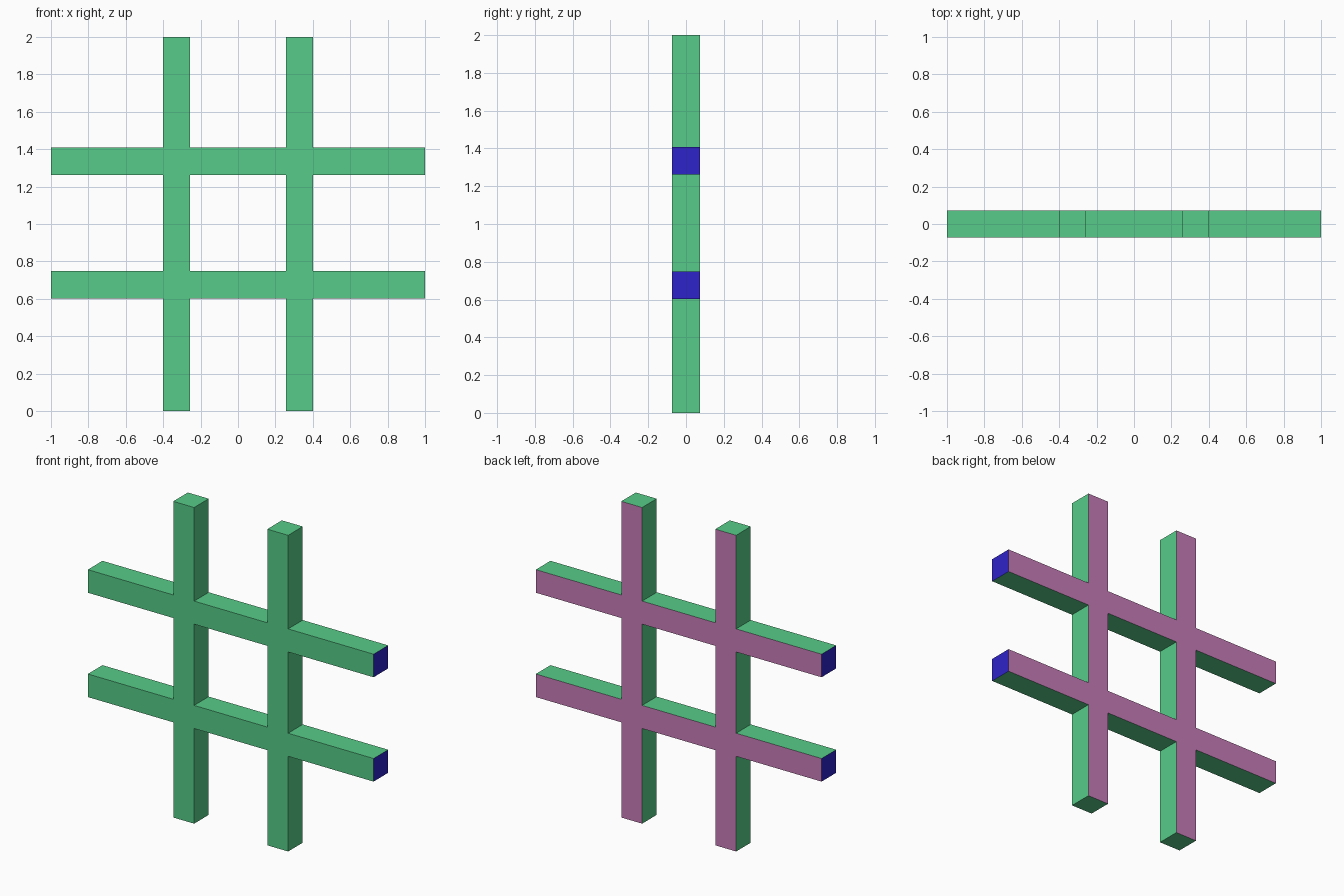
import bpy
import bmesh
from math import radians

cube = bpy.data.objects.get("Cube")
if cube:
    bpy.data.objects.remove(cube, do_unlink=True)


def make_material(name, rgb):
    mat = bpy.data.materials.new(name)
    mat.use_nodes = True
    color = (*rgb, 1.0)
    mat.diffuse_color = color
    mat.node_tree.nodes["Principled BSDF"].inputs["Base Color"].default_value = color
    return mat


materials = [
    make_material("green", (0.095, 0.604, 0.246)),
    make_material("mauve", (0.578, 0.205, 0.491)),
    make_material("deep_blue", (0.027, 0.017, 0.578)),
]

HALF_DEPTH = 0.073
X_LINES = [-1.0, -0.402, -0.256, 0.256, 0.402, 1.0]
Z_LINES = [0.0, 0.602, 0.748, 1.262, 1.408, 2.0]

# Flat lattice outline: cells lying on an upright or on a crossbar
bm = bmesh.new()
grid = [[bm.verts.new((x, -HALF_DEPTH, z)) for z in Z_LINES] for x in X_LINES]
for i in range(5):
    for j in range(5):
        if i in (1, 3) or j in (1, 3):
            bm.faces.new((grid[i][j], grid[i + 1][j],
                          grid[i + 1][j + 1], grid[i][j + 1]))

# Thickness, from front to back
result = bmesh.ops.extrude_face_region(bm, geom=bm.faces[:], use_keep_orig=True)
back = [v for v in result["geom"] if isinstance(v, bmesh.types.BMVert)]
bmesh.ops.translate(bm, verts=back, vec=(0, 2 * HALF_DEPTH, 0))
bmesh.ops.recalc_face_normals(bm, faces=bm.faces[:])

# Mauve back, blue crossbar ends, green elsewhere
for face in bm.faces:
    face.normal_update()
    center = face.calc_center_median()
    if face.normal.y > 0.9:
        face.material_index = 1
    elif abs(center.x) > 0.99:
        face.material_index = 2

mesh = bpy.data.meshes.new("crossed_bars")
bm.to_mesh(mesh)
bm.free()
for mat in materials:
    mesh.materials.append(mat)
bars = bpy.data.objects.new("crossed_bars", mesh)
bpy.context.collection.objects.link(bars)
